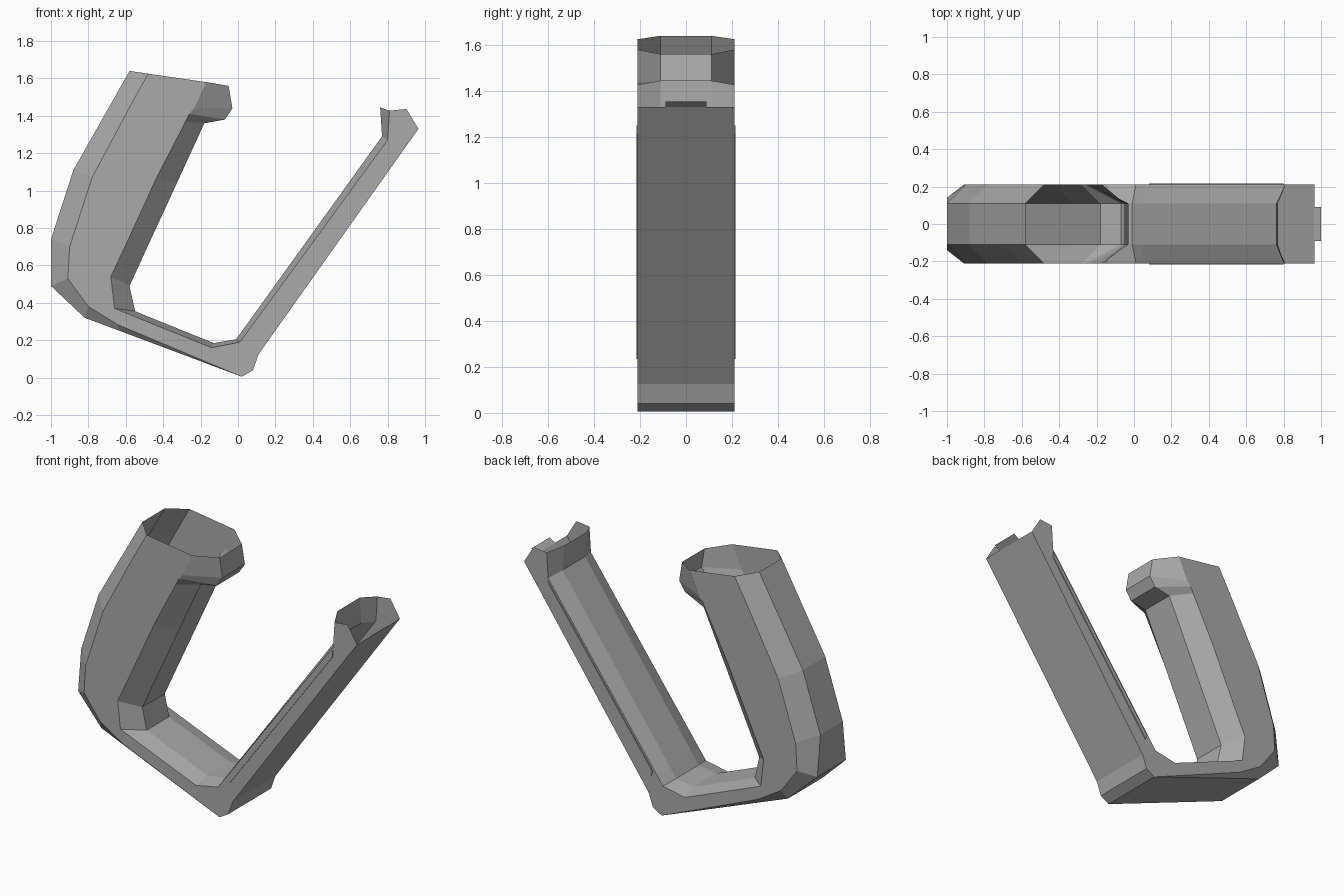
import bpy, bmesh

cube = bpy.data.objects.get("Cube")
if cube:
    bpy.data.objects.remove(cube, do_unlink=True)

grey = bpy.data.materials.new("plain grey")
grey.use_nodes = True
grey.diffuse_color = (0.4, 0.4, 0.4, 1)
grey.node_tree.nodes["Principled BSDF"].inputs["Base Color"].default_value = (0.4, 0.4, 0.4, 1)

SIDE = 0.21    # half width of the side walls
RIDGE = 0.11   # half width of the raised middle bands


def finish(bm, name, recalc=True):
    bmesh.ops.remove_doubles(bm, verts=bm.verts, dist=0.0005)
    if recalc:
        bmesh.ops.recalc_face_normals(bm, faces=bm.faces)
    mesh = bpy.data.meshes.new(name)
    bm.to_mesh(mesh)
    bm.free()
    mesh.materials.append(grey)
    obj = bpy.data.objects.new(name, mesh)
    bpy.context.collection.objects.link(obj)
    return obj


# Stations along the hook: outer band, outer side, inner side, inner band (x, z), outer half width
stations = [
    # open top and lip of the thick arm
    ((-.58, 1.64), (-.48, 1.625), (-.17, 1.58), (-.05, 1.56), RIDGE),
    ((-.64, 1.534), (-.54, 1.518), (-.235, 1.44), (-.03, 1.44), RIDGE),
    ((-.68, 1.463), (-.58, 1.445), (-.26, 1.41), (-.07, 1.38), RIDGE),
    ((-.70, 1.428), (-.60, 1.408), (-.28, 1.37), (-.18, 1.36), RIDGE),
    # thick arm
    ((-.88, 1.11), (-.78, 1.07), (-.435, 1.07), (-.327, 1.04), RIDGE),
    ((-1, .74), (-.90, .70), (-.60, .71), (-.493, .68), RIDGE),
    ((-1, .49), (-.91, .53), (-.68, .54), (-.58, .49), .14),
    # floor
    ((-.82, .32), (-.80, .38), (-.66, .37), (-.55, .355), .17),
    ((-.64, .253), (-.64, .282), (-.52, .313), (-.42, .302), .18),
    ((.02, .005), (.02, .005), (-.14, .16), (-.13, .185), SIDE),
    # heel and thin arm
    ((.08, .04), (.08, .04), (.01, .19), (-.01, .205), SIDE),
    ((.11, .125), (.11, .125), (.06, .258), (.04, .275), SIDE),
    ((.92, 1.267), (.92, 1.267), (.80, 1.27), (.77, 1.29), SIDE),
    ((.965, 1.33), (.90, 1.437), (.81, 1.427), (.76, 1.445), SIDE),
]

# Hollow hook body, open at both ends
bm = bmesh.new()
rings = []
for outer, outer_side, inner_side, inner, width in stations:
    half = [(outer, width), (outer_side, SIDE), (inner_side, SIDE), (inner, RIDGE)]
    ring = [(x, -w, z) for (x, z), w in half] + [(x, w, z) for (x, z), w in reversed(half)]
    rings.append([bm.verts.new(p) for p in ring])
for a, b in zip(rings, rings[1:]):
    for i in range(len(a)):
        j = (i + 1) % len(a)
        bm.faces.new((a[i], b[i], b[j], a[j]))
bmesh.ops.dissolve_degenerate(bm, edges=bm.edges, dist=0.0005)
finish(bm, "hook_body")

# Thin trim strips on both sides of the thin arm
strip = [(.09, .235), (.80, 1.21), (.80, 1.25), (.08, .265)]
for name, sign in (("front_strip", -1), ("back_strip", 1)):
    bm = bmesh.new()
    face = bm.faces.new([bm.verts.new((x, sign * SIDE, z)) for x, z in strip])
    grown = bmesh.ops.extrude_face_region(bm, geom=[face])["geom"]
    for v in grown:
        if isinstance(v, bmesh.types.BMVert):
            v.co.y += sign * 0.006
    finish(bm, name)

# Small flat tab on the rim of the thin arm
bm = bmesh.new()
tab = [(.962, -.09, 1.33), (1, -.09, 1.355), (1, .09, 1.355), (.962, .09, 1.33)]
bm.faces.new([bm.verts.new(p) for p in tab])
finish(bm, "rim_tab", recalc=False)
